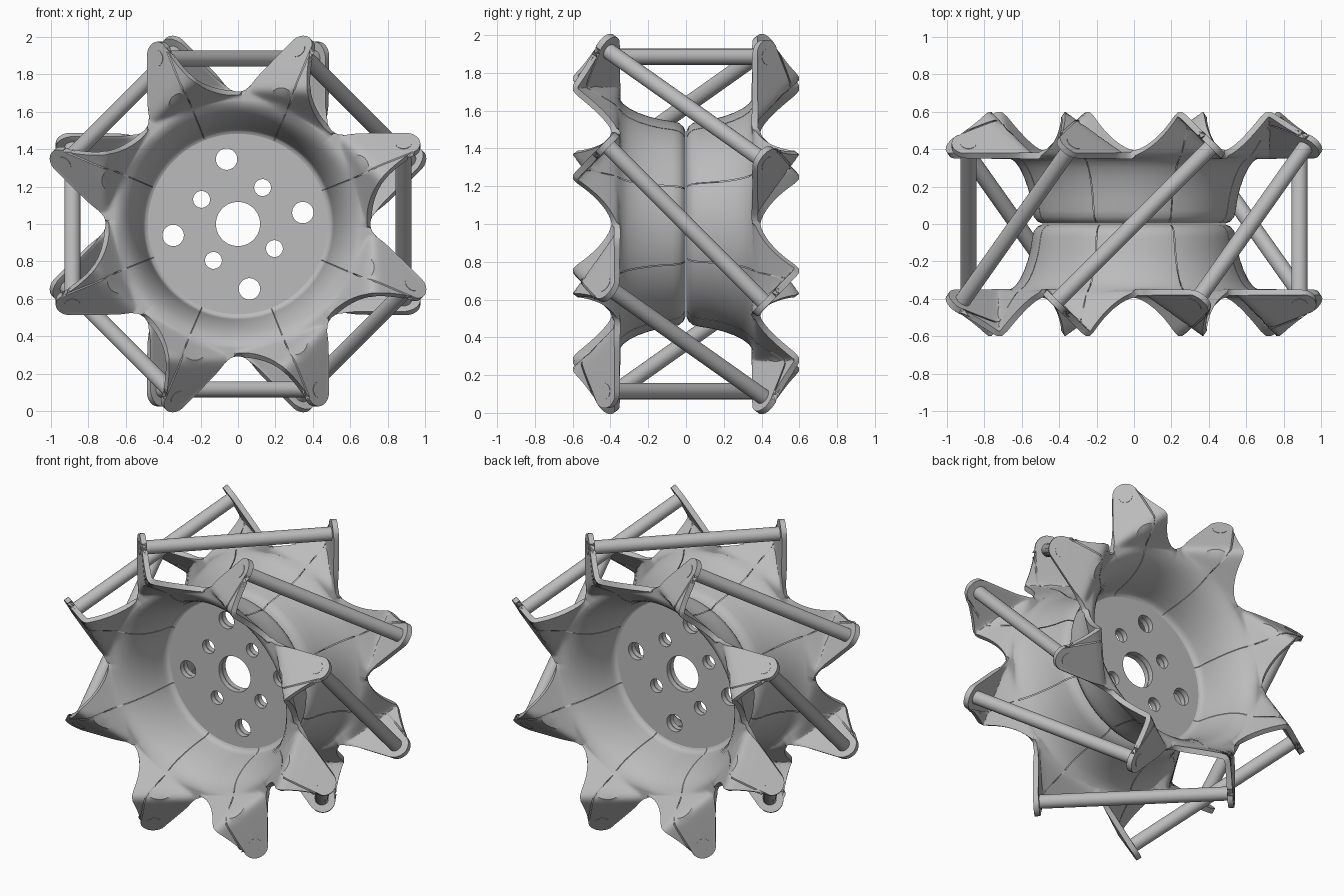
import bpy, bmesh, math
from mathutils import Vector, Matrix
from mathutils.geometry import interpolate_bezier

cube = bpy.data.objects.get("Cube")
if cube:
    bpy.data.objects.remove(cube, do_unlink=True)

steel = bpy.data.materials.new("light grey steel")
steel.use_nodes = True
COLOUR = (0.5, 0.5, 0.5, 1)
steel.diffuse_color = COLOUR
steel.node_tree.nodes["Principled BSDF"].inputs["Base Color"].default_value = COLOUR

AXLE = Vector((0, 0, 1))      # wheel centre
RIM_Y = -0.365                # plane of the flange
THICK = 0.034
BOLT = Vector((-0.42, 0.885))  # rod end, seen along the axle


def add_object(name, bm):
    bmesh.ops.recalc_face_normals(bm, faces=bm.faces)
    mesh = bpy.data.meshes.new(name)
    bm.to_mesh(mesh)
    bm.free()
    mesh.materials.append(steel)
    obj = bpy.data.objects.new(name, mesh)
    bpy.context.collection.objects.link(obj)
    return obj


def finish(obj):
    """Apply the modifiers and shade smooth, keeping edges sharp."""
    bpy.ops.object.select_all(action='DESELECT')
    obj.select_set(True)
    bpy.context.view_layer.objects.active = obj
    for mod in list(obj.modifiers):
        bpy.ops.object.modifier_apply(modifier=mod.name)
    bpy.ops.object.shade_smooth_by_angle(angle=math.radians(35))


def add_drum(bm, radius, depth, centre):
    place = Matrix.Translation(centre) @ Matrix.Rotation(math.pi / 2, 4, 'X')
    bmesh.ops.create_cone(bm, cap_ends=True, segments=64, radius1=radius, radius2=radius,
                          depth=depth, matrix=place)


def soft_min(a, b, k):
    return (a + b - math.sqrt((a - b) ** 2 + k * k)) / 2


def fold_height(x, z):
    """Outward height of a folded spade: a ramp up, then a plate square to the rod."""
    ramp = 1.65 * (-0.304 * x + 0.953 * (z - 0.70))
    ramp = -soft_min(-ramp, 0, 0.03)
    plate = 0.475 + x
    return max(soft_min(ramp, plate, 0.03), 0)


def spade_outline():
    """Edge of one spade over a 45 degree sector, seen along the axle."""
    arc = [BOLT + Vector((0.058 * math.cos(a), 0.09 * math.sin(a)))
           for a in [math.radians(25 + 155 * i / 12) for i in range(13)]]
    curve = interpolate_bezier(Vector((0, 0.70)), Vector((-0.2, 0.70)),
                               Vector((-0.28, 0.80)), arc[0], 22)
    points = [p.to_2d() for p in curve] + arc[1:]
    corners = [arc[-1], Vector((-0.475, 0.58)), Vector((-0.48, 0.535)), Vector((-0.495, 0.495))]
    for a, b, n in zip(corners, corners[1:], (14, 3, 3)):
        points += [a.lerp(b, i / n) for i in range(1, n + 1)]
    return points[:-1]


# Dish wall profile: radius and position along the axle
DISH = [(0.485, -0.019), (0.505, -0.027), (0.52, -0.045),
        (0.527, -0.075), (0.537, -0.14), (0.552, -0.20), (0.573, -0.26),
        (0.598, -0.31), (0.625, -0.345), (0.645, -0.36)]


def make_dish(name, turn):
    bm = bmesh.new()
    columns = []
    for k in range(8):
        spin = Matrix.Rotation(math.radians(-45 * k), 3, 'Y')
        for q in spade_outline():
            radial = q.normalized()
            col = [Vector((radial.x * r, y, radial.y * r)) for r, y in DISH]
            start = radial * 0.66
            for i in range(19):
                p = start.lerp(q, i / 18)
                col.append(Vector((p.x, RIM_Y - fold_height(p.x, p.y), p.y)))
            columns.append([bm.verts.new(spin @ p + AXLE) for p in col])
    for a, b in zip(columns, columns[1:] + columns[:1]):
        for i in range(len(a) - 1):
            bm.faces.new((a[i], a[i + 1], b[i + 1], b[i]))
    bmesh.ops.transform(bm, matrix=Matrix.Rotation(turn, 4, 'Z'), verts=bm.verts)
    obj = add_object(name, bm)
    shell = obj.modifiers.new("sheet thickness", 'SOLIDIFY')
    shell.thickness = THICK
    shell.offset = 0
    finish(obj)


# Cutter for the axle hole and bolt holes, shared by both hub plates
bm = bmesh.new()
add_drum(bm, 0.118, 0.3, AXLE)
for radius, ring, first in ((0.057, 0.352, 10), (0.045, 0.235, 56)):
    for k in range(4):
        a = math.radians(first + 90 * k)
        add_drum(bm, radius, 0.3, AXLE + Vector((ring * math.cos(a), 0, ring * math.sin(a))))
cutter = add_object("hole_cutter", bm)
cutter.hide_render = True

# Two pressed wheel halves, back to back
for side, turn, sign in (("front", 0, -1), ("back", math.pi, 1)):
    make_dish(side + "_dish", turn)
    bm = bmesh.new()
    add_drum(bm, 0.487, THICK, AXLE + Vector((0, sign * 0.019, 0)))
    hub = add_object(side + "_hub_plate", bm)
    cut = hub.modifiers.new("holes", 'BOOLEAN')
    cut.operation = 'DIFFERENCE'
    cut.solver = 'EXACT'
    cut.object = cutter
    finish(hub)
bpy.data.objects.remove(cutter, do_unlink=True)

# Slanted rods tying each front spade to a back spade
for k in range(8):
    bm = bmesh.new()
    end = Vector((BOLT.x, BOLT.x, 0))
    length = 2 * end.length + THICK + 0.004
    lay = Matrix.Translation((0, 0, BOLT.y)) @ end.to_track_quat('Z', 'Y').to_matrix().to_4x4()
    spin = Matrix.Translation(AXLE) @ Matrix.Rotation(math.radians(-45 * k), 4, 'Y')
    bmesh.ops.create_cone(bm, cap_ends=True, segments=24, radius1=0.043, radius2=0.043,
                          depth=length, matrix=spin @ lay)
    finish(add_object(f"tie_rod_{k + 1}", bm))
